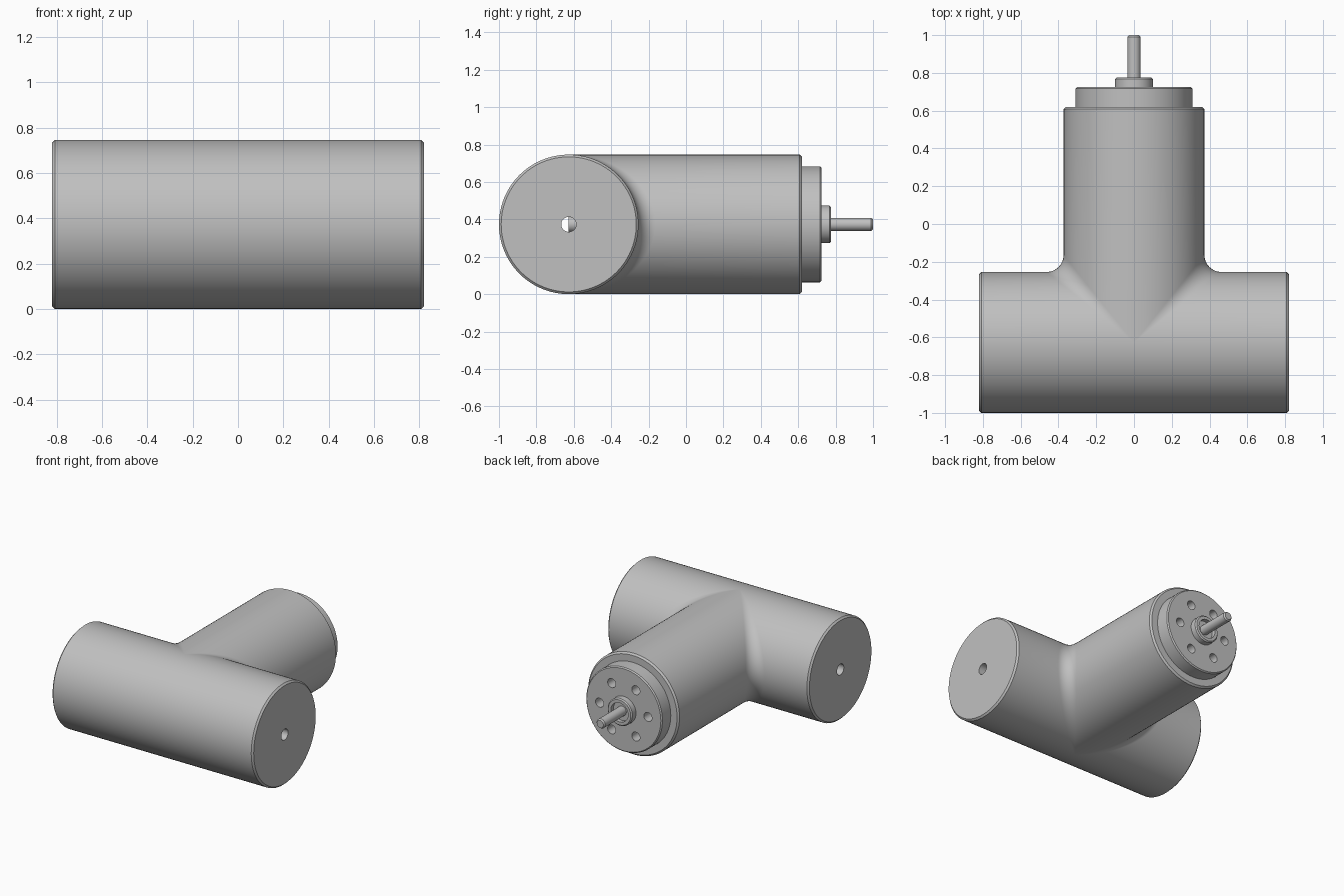
import bpy, bmesh
from math import sin, cos, pi, radians
from mathutils import Vector

if "Cube" in bpy.data.objects:
    bpy.data.objects.remove(bpy.data.objects["Cube"])

R = 0.373          # tube radius, also the height of both axes
AXIS_Y = -0.627    # cross tube axis
HALF = 0.82        # half length of the cross tube
STEM_END = 0.62    # back end of the stem tube
FILLET = 0.09
BORE = 0.04
BEV = 0.012
STEPS = 48

metal = bpy.data.materials.new("grey metal")
metal.use_nodes = True
GREY = (0.527, 0.527, 0.527, 1)
metal.diffuse_color = GREY
shader = next(n for n in metal.node_tree.nodes if n.type == 'BSDF_PRINCIPLED')
shader.inputs["Base Color"].default_value = GREY
shader.inputs["Roughness"].default_value = 0.6


def skin(bm, rows):
    """Join neighbouring rows of points with faces."""
    grid = [[bm.verts.new(p) for p in row] for row in rows]
    for a, b in zip(grid, grid[1:]):
        for i in range(len(a) - 1):
            bm.faces.new((a[i], a[i + 1], b[i + 1], b[i]))


def finish(name, bm):
    bmesh.ops.remove_doubles(bm, verts=bm.verts[:], dist=1e-5)
    bmesh.ops.recalc_face_normals(bm, faces=bm.faces[:])
    mesh = bpy.data.meshes.new(name)
    bm.to_mesh(mesh)
    bm.free()
    mesh.materials.append(metal)
    obj = bpy.data.objects.new(name, mesh)
    bpy.context.collection.objects.link(obj)
    return obj


def smooth(obj):
    bpy.ops.object.select_all(action='DESELECT')
    obj.select_set(True)
    bpy.context.view_layer.objects.active = obj
    bpy.ops.object.shade_smooth_by_angle(angle=radians(30))


def lathe(name, profile, x=0.0, z=R, sides=64):
    """Turn a (radius, y) profile about a line along y."""
    bm = bmesh.new()
    angles = [2 * pi * i / sides for i in range(sides + 1)]
    skin(bm, [[(x + r * cos(a), y, z + r * sin(a)) for r, y in profile]
              for a in angles])
    return finish(name, bm)


# Tee body: each row runs from the bore, over the cross tube and fillet, to the stem end
def end_row(c, s):
    return [Vector((0, BORE * c, BORE * s)), Vector((HALF, BORE * c, BORE * s)),
            Vector((HALF, (R - BEV) * c, (R - BEV) * s)),
            Vector((HALF - BEV, R * c, R * s))]


def back_row(t):
    c, s = cos(t), sin(t)
    centre = Vector((c, c, s)) * (R + FILLET)
    to_cross, to_stem = Vector((0, -c, -s)), Vector((-c, 0, -s))
    arc = []
    for i in range(13):
        f = i / 12
        direction = to_cross.slerp(to_stem, f, to_cross)
        arc.append(centre + direction * FILLET)
    length = STEM_END - AXIS_Y
    return end_row(c, s) + arc + [
        Vector((R * c, length - BEV, R * s)),
        Vector(((R - BEV) * c, length, (R - BEV) * s)),
        Vector((0, length, 0))]


def front_row(t):
    c, s = cos(t), sin(t)
    return end_row(c, s) + [Vector((0, R * c, R * s))]


bm = bmesh.new()
half_turn = [-pi / 2 + pi * i / STEPS for i in range(STEPS + 1)]
for side in (-1, 1):
    for make_row, offset in ((back_row, 0), (front_row, pi)):
        skin(bm, [[(side * p.x, p.y + AXIS_Y, p.z + R) for p in make_row(t + offset)]
                  for t in half_turn])
smooth(finish("tee_body", bm))

# End flange with a ring of six blind holes
FACE = 0.725
flange = lathe("end_flange", [(0, 0.6), (0.31, 0.6), (0.31, FACE - 0.008),
                              (0.302, FACE), (0, FACE)], sides=96)
bpy.context.view_layer.objects.active = flange
for i in range(6):
    a = i * pi / 3
    cutter = lathe("hole_cutter", [(0, 0.65), (0.033, 0.65), (0.033, 0.8), (0, 0.8)],
                   x=0.197 * cos(a), z=R + 0.197 * sin(a), sides=24)
    cutter.hide_render = True
    cut = flange.modifiers.new("hole", 'BOOLEAN')
    cut.operation = 'DIFFERENCE'
    cut.solver = 'EXACT'
    cut.object = cutter
    bpy.ops.object.modifier_apply(modifier=cut.name)
    bpy.data.objects.remove(cutter)
smooth(flange)

# Bearing collar, recessed around the shaft
smooth(lathe("bearing_collar", [(0, 0.7), (0.1, 0.7), (0.1, 0.767), (0.092, 0.775),
                                (0.07, 0.775), (0.07, 0.745), (0, 0.745)]))

# Shaft, reaching inside to the middle of the cross bore
smooth(lathe("shaft", [(0, AXIS_Y), (0.042, AXIS_Y), (0.042, 0.5), (0.035, 0.51),
                       (0.035, 0.99), (0.027, 1.0), (0, 1.0)], sides=48))
